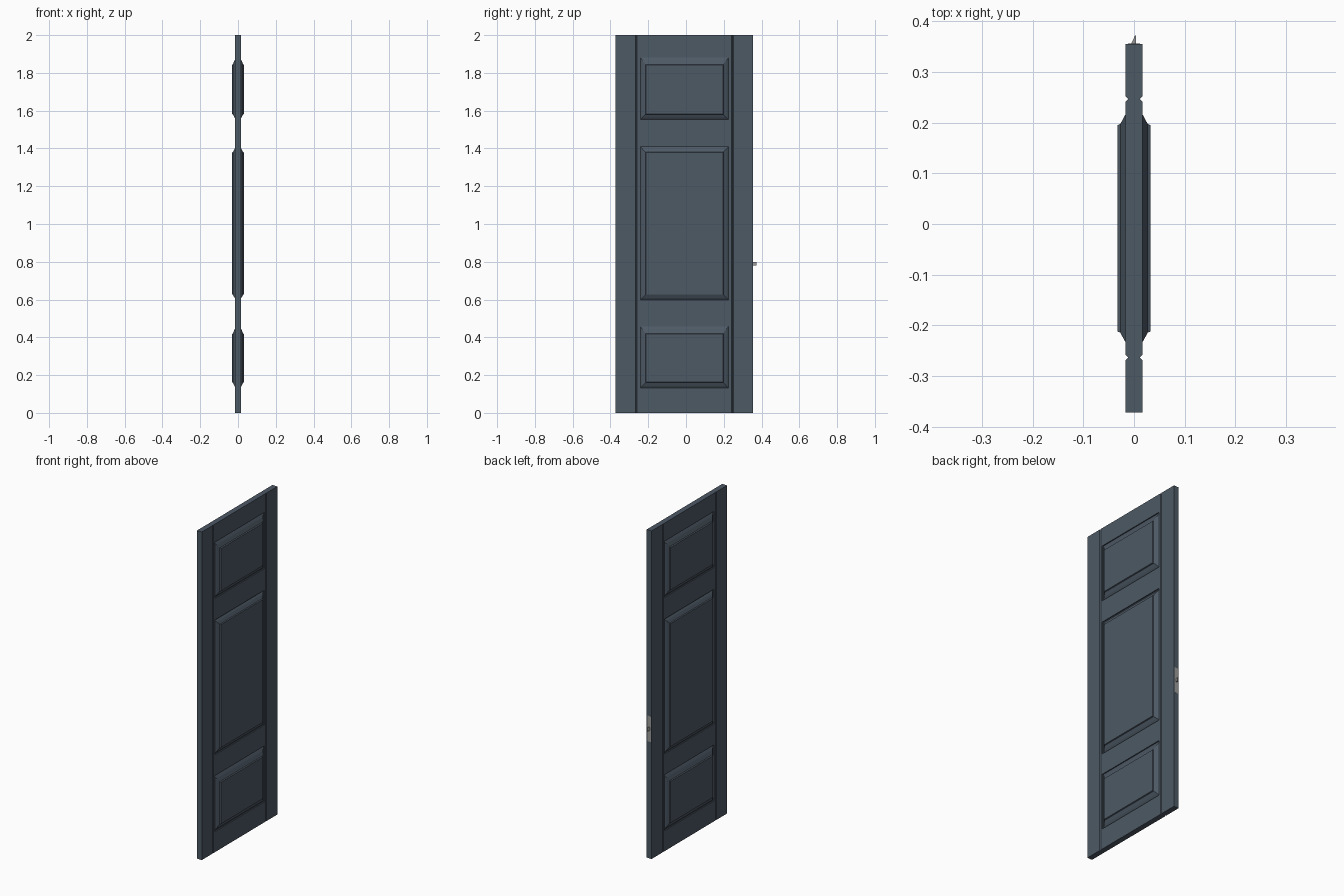
import bpy, bmesh

if "Cube" in bpy.data.objects:
    bpy.data.objects.remove(bpy.data.objects["Cube"])

CY = -0.0085          # centre line of the slab (latch sticks out at +y)
T = 0.0165            # half thickness
HW = 0.3635           # half width


def material(name, rgb):
    m = bpy.data.materials.new(name)
    m.diffuse_color = (*rgb, 1)
    m.use_nodes = True
    m.node_tree.nodes["Principled BSDF"].inputs["Base Color"].default_value = m.diffuse_color
    return m


paint = material("slate_paint", (0.075, 0.1, 0.13))
metal = material("latch_metal", (0.33, 0.33, 0.32))


def finish(name, bm, mat=None):
    bmesh.ops.recalc_face_normals(bm, faces=bm.faces)
    me = bpy.data.meshes.new(name)
    bm.to_mesh(me)
    bm.free()
    ob = bpy.data.objects.new(name, me)
    bpy.context.collection.objects.link(ob)
    if mat:
        me.materials.append(mat)
    return ob


def add_prism(bm, outline, z0, z1):
    f = bm.faces.new([bm.verts.new((x, y, z0)) for x, y in outline])
    ext = bmesh.ops.extrude_face_region(bm, geom=[f])["geom"]
    bmesh.ops.translate(bm, vec=(0, 0, z1 - z0),
                        verts=[v for v in ext if isinstance(v, bmesh.types.BMVert)])


def rect(x0, x1, y0, y1):
    return [(x0, y0), (x1, y0), (x1, y1), (x0, y1)]


# slab with vertical V grooves between stiles and centre
side = [(T, -HW)]
for g in (-0.255, 0.255):
    side += [(T, g - 0.005), (T - 0.005, g), (T, g + 0.005)]
side += [(T, HW)]
outline = side + [(-x, y) for x, y in reversed(side)]
bm = bmesh.new()
add_prism(bm, [(x, y + CY) for x, y in outline], 0, 2)
slab = finish("door_frame", bm, paint)

# panels: outer half width, z limits of opening, z limits of raised field
panels = [("bottom_panel", 0.125, 0.466, 0.163, 0.417),
          ("middle_panel", 0.593, 1.415, 0.628, 1.378),
          ("top_panel", 1.547, 1.889, 1.583, 1.842)]
OW, FW = 0.239, 0.2035

# through openings for the panels
bm = bmesh.new()
for _, z0, z1, _, _ in panels:
    add_prism(bm, rect(-0.1, 0.1, CY - OW, CY + OW), z0, z1)
cutter = finish("opening_cutter", bm)
cutter.hide_render = True
cutter.hide_set(True)
mod = slab.modifiers.new("openings", "BOOLEAN")
mod.object = cutter
mod.operation = "DIFFERENCE"
mod.solver = "EXACT"

# raised and fielded panels, same profile on both faces
# (fraction from opening edge to field, distance from mid plane)
profile = [(0, 0.010), (0.15, 0.010), (0.45, 0.018), (0.93, 0.027), (1.0, 0.033)]
steps = [(t, -x) for t, x in reversed(profile)] + profile
for name, z0, z1, f0, f1 in panels:
    bm = bmesh.new()
    loops = []
    for t, x in steps:
        w = OW + (FW - OW) * t
        a, b = z0 + (f0 - z0) * t, z1 + (f1 - z1) * t
        loops.append([bm.verts.new((x, CY + y, z)) for y, z in
                      ((-w, a), (w, a), (w, b), (-w, b))])
    for p, q in zip(loops, loops[1:]):
        for i in range(4):
            j = (i + 1) % 4
            bm.faces.new((p[i], p[j], q[j], q[i]))
    bm.faces.new(loops[0])
    bm.faces.new(loops[-1])
    finish(name, bm, paint)

# latch plate let into the edge, and the wedge-shaped bolt
edge = CY + HW
bm = bmesh.new()
add_prism(bm, rect(-0.012, 0.012, edge - 0.003, edge + 0.001), 0.712, 0.868)
finish("latch_plate", bm, metal)
bm = bmesh.new()
add_prism(bm, [(-0.006, edge), (0.004, edge), (0.004, 0.372), (0.002, 0.372)], 0.78, 0.80)
finish("latch_bolt", bm, metal)
